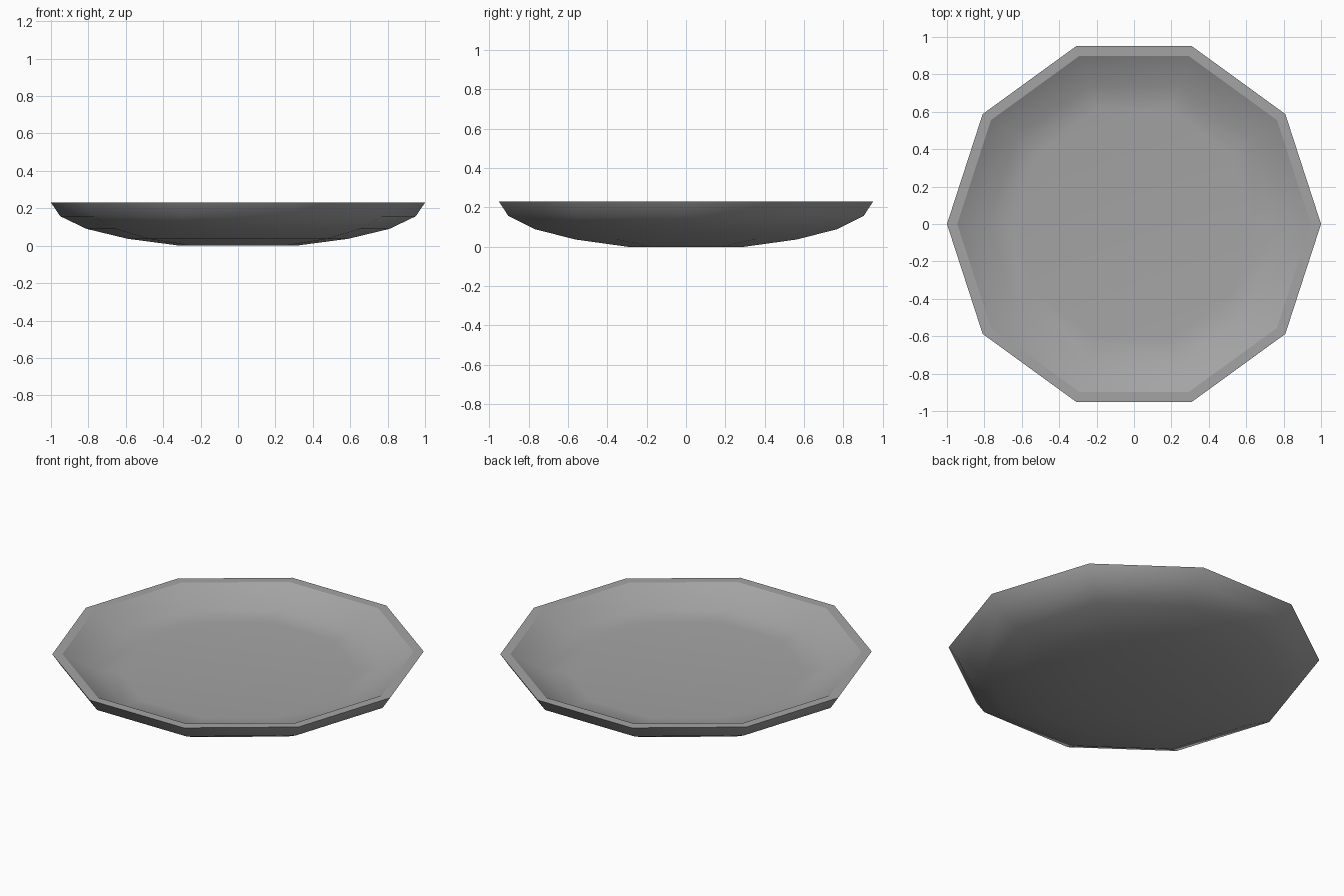
import bpy, bmesh
from math import sin, cos, tau

cube = bpy.data.objects.get("Cube")
if cube:
    bpy.data.objects.remove(cube, do_unlink=True)

SIDES = 10
# Radius and height from the centre of each surface up to the rim
OUTER = [(0.31, 0), (0.59, 0.037), (0.81, 0.09), (0.95, 0.157), (1, 0.23)]
INNER = [(0.64, 0.125), (0.78, 0.137), (0.945, 0.23)]

grey = bpy.data.materials.new("stone grey")
grey.use_nodes = True
colour = (0.37, 0.37, 0.37, 1)
grey.diffuse_color = colour
grey.node_tree.nodes["Principled BSDF"].inputs["Base Color"].default_value = colour

bm = bmesh.new()


def bridge(low, high):
    return [bm.faces.new((low[k - 1], high[k - 1], high[k], low[k])) for k in range(SIDES)]


def shell(profile):
    """A flat ten-sided base with sloping rings up to the rim."""
    rings = [[bm.verts.new((r * cos(tau * k / SIDES), r * sin(tau * k / SIDES), z))
              for k in range(SIDES)] for r, z in profile]
    bm.faces.new(rings[0])
    for low, high in zip(rings, rings[1:]):
        bridge(low, high)
    return rings[-1]


# Outer bowl, inner bowl and the flat rim joining them
rim = bridge(shell(OUTER), shell(INNER))
bmesh.ops.recalc_face_normals(bm, faces=bm.faces)

# Smooth sides with a crisp rim
for face in bm.faces:
    face.smooth = True
for face in rim:
    for edge in face.edges:
        edge.smooth = False

mesh = bpy.data.meshes.new("bowl")
bm.to_mesh(mesh)
bm.free()
mesh.materials.append(grey)
bowl = bpy.data.objects.new("bowl", mesh)
bpy.context.collection.objects.link(bowl)
